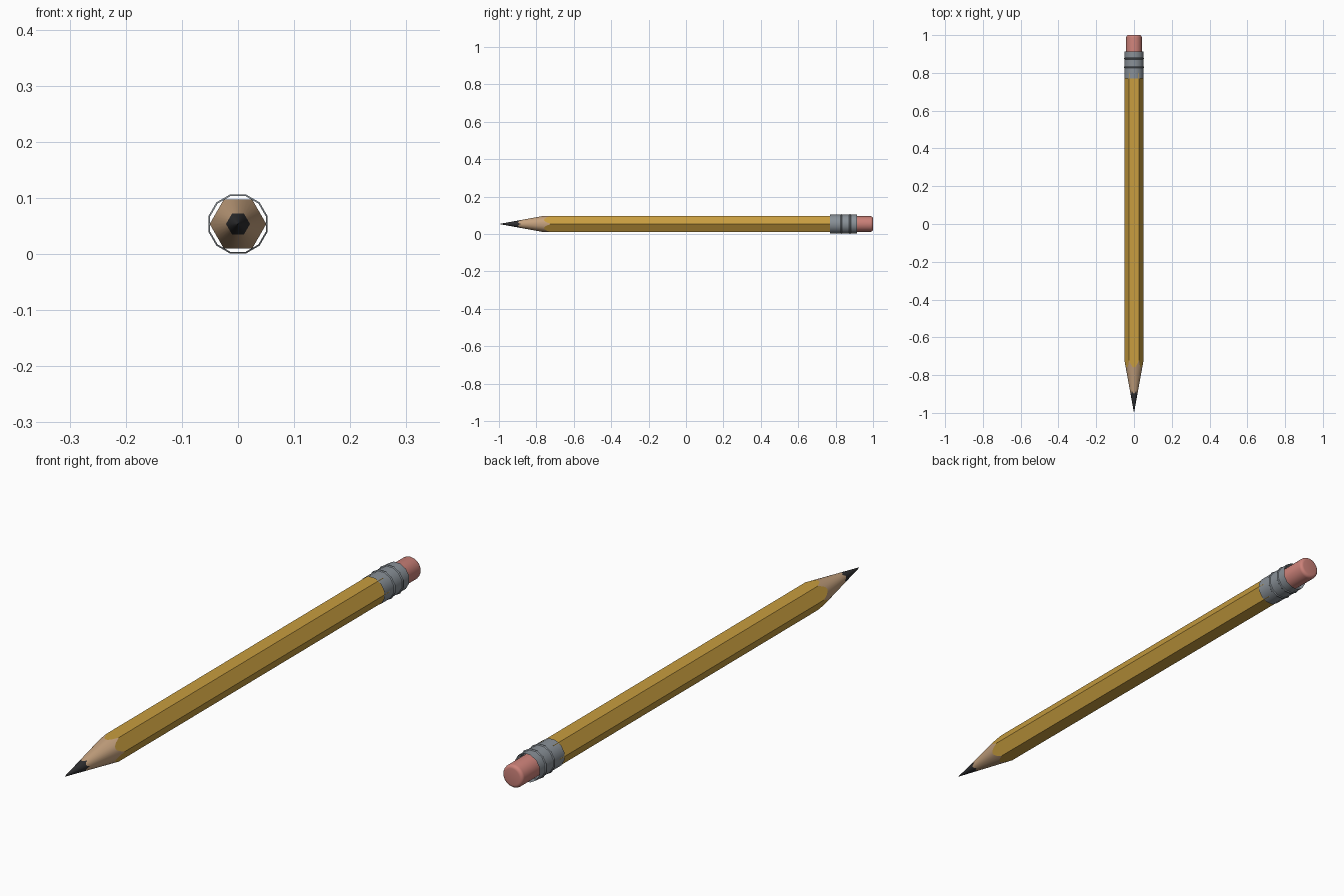
import bpy, bmesh, math

if "Cube" in bpy.data.objects:
    bpy.data.objects.remove(bpy.data.objects["Cube"])

CZ = 0.0535          # height of the pencil axis
SLOPE = 0.182        # radius gained per unit along the sharpened cone


def material(name, rgb):
    m = bpy.data.materials.new(name)
    m.diffuse_color = (*rgb, 1)
    m.use_nodes = True
    m.node_tree.nodes["Principled BSDF"].inputs["Base Color"].default_value = m.diffuse_color
    return m


yellow = material("yellow paint", (0.58, 0.34, 0.05))
wood = material("bare wood", (0.56, 0.36, 0.21))
graphite = material("graphite", (0.028, 0.028, 0.03))
metal = material("grey metal", (0.25, 0.28, 0.31))
rubber = material("pink rubber", (0.60, 0.22, 0.19))


def finish(name, bm, mats):
    bmesh.ops.recalc_face_normals(bm, faces=bm.faces)
    me = bpy.data.meshes.new(name)
    bm.to_mesh(me)
    bm.free()
    for m in mats:
        me.materials.append(m)
    ob = bpy.data.objects.new(name, me)
    bpy.context.collection.objects.link(ob)
    return ob


def bridge(bm, a, b, mat=0, smooth=True):
    n = len(a)
    for i in range(n):
        f = bm.faces.new((a[i], a[(i + 1) % n], b[(i + 1) % n], b[i]))
        f.material_index, f.smooth = mat, smooth


def lathe(name, profile, sides, mat, turn=0.0, capped=True):
    """Revolve (y, radius) points around the pencil axis."""
    bm = bmesh.new()
    rings = []
    for y, r in profile:
        angles = [turn + 2 * math.pi * i / sides for i in range(sides)]
        rings.append([bm.verts.new((r * math.cos(a), y, CZ + r * math.sin(a))) for a in angles])
    for a, b in zip(rings, rings[1:]):
        bridge(bm, a, b)
    if capped:
        bm.faces.new(rings[0])
        bm.faces.new(rings[-1])
    ob = finish(name, bm, [mat])
    bpy.context.view_layer.objects.active = ob
    ob.select_set(True)
    bpy.ops.object.shade_smooth_by_angle(angle=math.radians(35))
    ob.select_set(False)
    return ob


# Hexagonal shaft and lead, sharpened by a round cone: the colour borders
# are scalloped where the cone meets each hexagon
SUB = 6
bm = bmesh.new()


def hex_ring(corner_r, y=None):
    ring = []
    for i in range(6 * SUB):
        a = 2 * math.pi * i / (6 * SUB)
        off = a % (math.pi / 3) - math.pi / 6
        r = corner_r * math.cos(math.pi / 6) / math.cos(off)
        yy = -1 + r / SLOPE if y is None else y
        ring.append(bm.verts.new((r * math.cos(a), yy, CZ + r * math.sin(a))))
    return ring


tip, lead_end = hex_ring(0.0006), hex_ring(0.0214)
shoulder, back = hex_ring(0.0505), hex_ring(0.0505, 0.80)
bm.faces.new(tip).material_index = 2
bridge(bm, tip, lead_end, 2)
bridge(bm, lead_end, shoulder, 1)
bridge(bm, shoulder, back, 0, smooth=False)
bm.faces.new(back)
finish("pencil_shaft", bm, [yellow, wood, graphite])

# Open metal sleeve with two raised ridges
R, RIDGE = 0.0515, 0.0545
sleeve = [(0.77, R)]
for y in (0.83, 0.877):
    sleeve += [(y - 0.005, R), (y - 0.002, RIDGE), (y + 0.002, RIDGE), (y + 0.005, R)]
sleeve.append((0.914, R))
lathe("ferrule", sleeve, 12, metal, turn=math.pi / 12, capped=False)

# Eraser with a rounded end
E, B = 0.0415, 0.012
eraser = [(0.79, E)]
for i in range(5):
    t = math.pi / 2 * i / 4
    eraser.append((1 - B + B * math.sin(t), E - B + B * math.cos(t)))
lathe("eraser", eraser, 24, rubber)
